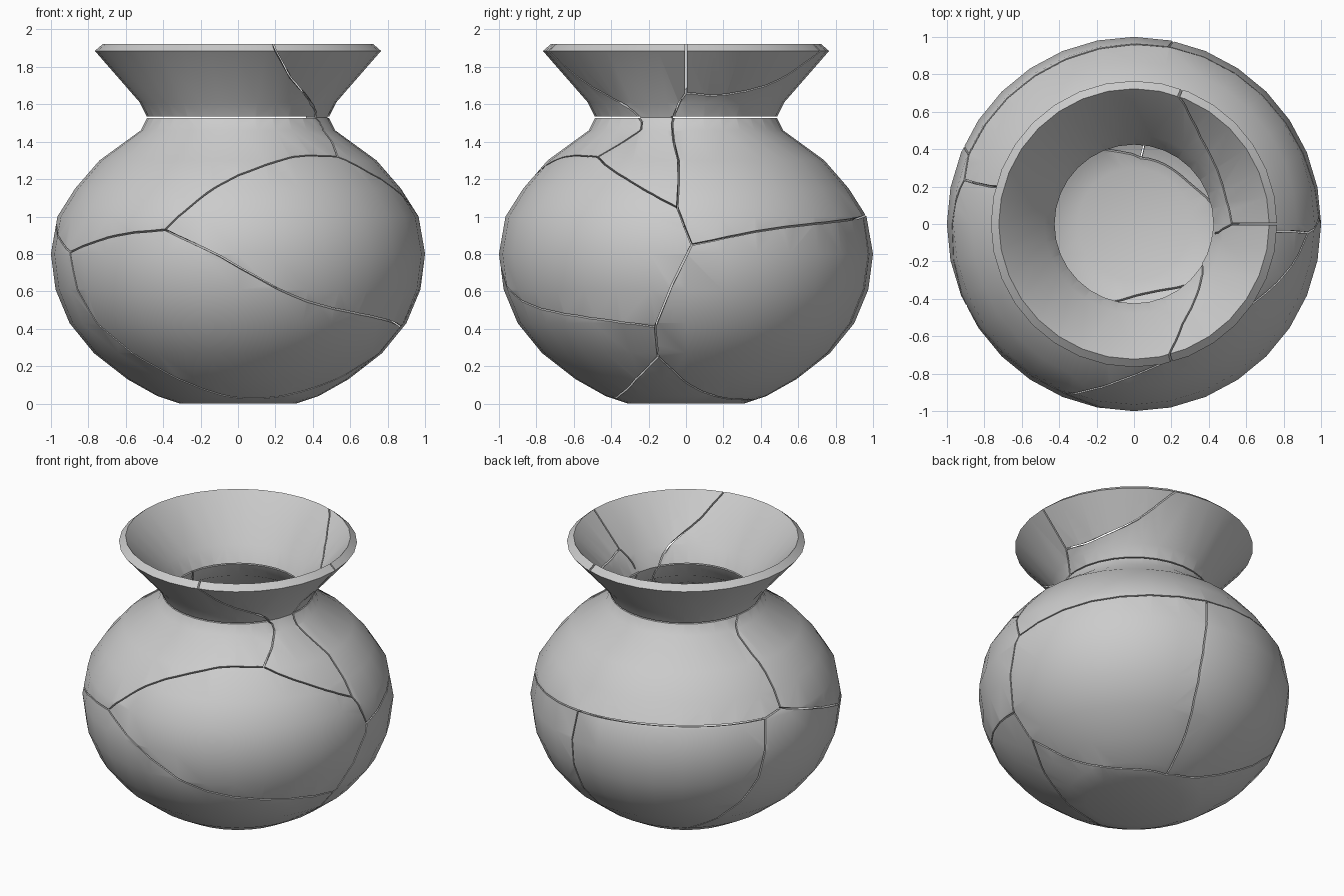
import bpy, bmesh, math
from mathutils import Vector

if "Cube" in bpy.data.objects:
    bpy.data.objects.remove(bpy.data.objects["Cube"])

SIDES, THICK = 32, 0.056
# outer wall profile (radius, height), foot to rim
OUTER = [Vector(p) for p in [(0.31, 0), (0.43, 0.04), (0.59, 0.13), (0.77, 0.27), (0.90, 0.43),
         (0.975, 0.61), (1.0, 0.80), (0.965, 1.0), (0.87, 1.15), (0.74, 1.30), (0.52, 1.46),
         (0.485, 1.53), (0.525, 1.61), (0.765, 1.885)]]
# inner wall: outer profile pushed inwards
INNER = []
for i, p in enumerate(OUTER):
    a = OUTER[i - 1] if i else Vector((0, 0))
    b = OUTER[i + 1] if i + 1 < len(OUTER) else p + (p - a)
    n = lambda u: Vector((-u.y, u.x)).normalized()
    m = (n(p - a) + n(b - p)).normalized()
    INNER.append(p + m * THICK / m.dot(n(b - p)))


def make_object(name, bm):
    bmesh.ops.recalc_face_normals(bm, faces=bm.faces)
    bmesh.ops.triangulate(bm, faces=bm.faces)
    me = bpy.data.meshes.new(name)
    bm.to_mesh(me)
    bm.free()
    ob = bpy.data.objects.new(name, me)
    bpy.context.collection.objects.link(ob)
    return ob


def polar(r, deg, z):
    t = math.radians(deg)
    return Vector((r * math.cos(t), r * math.sin(t), z))


# whole hollow pot
bm = bmesh.new()
rings = [[bm.verts.new(polar(p.x, 360 * k / SIDES, p.y)) for k in range(SIDES)]
         for p in OUTER + INNER[::-1]]
for r0, r1 in zip(rings, rings[1:]):
    for k in range(SIDES):
        j = (k + 1) % SIDES
        bm.faces.new((r0[k], r0[j], r1[j], r1[k]))
bm.faces.new(rings[0])
bm.faces.new(rings[-1])
pot = make_object("pot_shard", bm)


def wall(deg, z):
    """Outer and inner wall points at an angle and outer height."""
    i = 0
    while i < len(OUTER) - 2 and z > OUTER[i + 1].y:
        i += 1
    f = (z - OUTER[i].y) / (OUTER[i + 1].y - OUTER[i].y)
    o, n = OUTER[i].lerp(OUTER[i + 1], f), INNER[i].lerp(INNER[i + 1], f)
    return polar(o.x, deg, o.y), polar(n.x, deg, n.y)


def smooth_path(pts):
    """Catmull-Rom curve through (angle, height) points."""
    P = [Vector(p) for p in pts]
    P = [2 * P[0] - P[1]] + P + [2 * P[-1] - P[-2]]
    out = []
    for a, b, c, d in zip(P, P[1:], P[2:], P[3:]):
        steps = max(2, round(abs(c.x - b.x) / 7))
        for k in range(steps):
            t = k / steps
            out.append(0.5 * (2 * b + (c - a) * t + (2 * a - 5 * b + 4 * c - d) * t * t
                              + (3 * b - a - 3 * c + d) * t ** 3))
    return out + [P[-2]]


def slit(pts, half):
    """Thin solid strip crossing the wall along a path."""
    pairs = [wall(*p) for p in smooth_path(pts)]
    bm = bmesh.new()
    secs = []
    last = len(pairs) - 1
    for k, (o, i) in enumerate(pairs):
        t = (pairs[min(k + 1, last)][0] - pairs[max(k - 1, 0)][0]).normalized()
        d = o - i
        s = t.cross(d).normalized() * half
        e = t * half * ((k == last) - (k == 0))
        top, low = o + d * 0.35 + e, i - d * 0.35 + e
        secs.append([bm.verts.new(v) for v in (top + s, top - s, low - s, low + s)])
    for a, b in zip(secs, secs[1:]):
        for k in range(4):
            j = (k + 1) % 4
            bm.faces.new((a[k], a[j], b[j], b[k]))
    bm.faces.new(secs[0])
    bm.faces.new(secs[-1])
    cutter = make_object("crack_cutter", bm)
    cutter.hide_render = True
    return cutter


def volume(me):
    """Volume, or None when the mesh is not closed."""
    bm = bmesh.new()
    bm.from_mesh(me)
    v = bm.calc_volume(signed=True) if all(e.is_manifold for e in bm.edges) else None
    bm.free()
    return v


def crack(pts, half=0.0045):
    """Cut a slit, keeping only a clean result."""
    before = volume(pot.data)
    for solver, scale in [(s, k) for k in (1, 1.13, 0.91, 1.27) for s in ('MANIFOLD', 'EXACT')]:
        cutter = slit(pts, half * scale)
        mod = pot.modifiers.new("crack", 'BOOLEAN')
        mod.operation, mod.solver, mod.object = 'DIFFERENCE', solver, cutter
        dg = bpy.context.evaluated_depsgraph_get()
        dg.update()
        me = bpy.data.meshes.new_from_object(pot.evaluated_get(dg))
        pot.modifiers.clear()
        bpy.data.objects.remove(cutter)
        after = volume(me)
        if after is not None and 1e-5 < before - after < 0.01:
            pot.data = me
            return


# crack junctions (angle in degrees, height)
J0, J1, J2, J3 = (-41.6, 1.32), (-113.5, 0.93), (-154.2, 0.81), (-10.8, 0.41)
J4, J5, J6, J7 = (-11.5, 0.25), (1.8, 0.85), (-2.9, 1.05), (0, 1.66)
J8, J9, J10, J11 = (165.4, 1.04), (157, 1.01), (79, 1.0), (84, 0.02)
NECK = (-31, 1.53)

# front cracks
crack([J0, (-65.4, 1.32), (-90, 1.22), (-102.8, 1.1), J1])
crack([J1, (-131.3, 0.9), J2])
crack([J1, (-95.7, 0.79), (-78.2, 0.62), (-57.7, 0.51), J3])
crack([J2, (-152, 0.6), (-144.5, 0.38), (-128, 0.17), (-103, 0.05), (-69, 0.03),
       (-40, 0.075), (-22, 0.16), J4])
# right side cracks
crack([J3, J4])
crack([J3, J5])
crack([J5, J6])
crack([J6, (-21, 1.19), J0])
crack([J6, (-3.1, 1.3), (-8.6, 1.5), J7])
crack([J4, (2, 0.1), (30, 0.03), J11])
# back and left cracks
crack([J5, (30.7, 0.94), J10])
crack([J10, (115, 1.02), J9])
crack([J9, J8])
crack([J2, (-175.9, 0.94), (J8[0] - 360, J8[1])])
crack([J8, (165.3, 1.24), (162, 1.43), (168, 1.53)])
crack([J9, (154.8, 0.71), (151, 0.5), (136, 0.21), (114, 0.06), J11])
crack([J10, (77.3, 0.66), (78, 0.336), J11])
# neck and rim cracks
crack([J0, (-27.8, 1.47), NECK])
crack([NECK, (-37, 1.58), (-64, 1.74), (-77.8, 1.94)])
crack([J7, (0, 1.94)])
crack([J7, (21, 1.65), (52.5, 1.73), (76, 1.94)])
crack([NECK, (-110, 1.53), (-200, 1.53), (-290, 1.53), (-369, 1.53)], 0.004)

# split into separate shards
bpy.ops.object.select_all(action='DESELECT')
pot.select_set(True)
bpy.context.view_layer.objects.active = pot
bpy.ops.object.mode_set(mode='EDIT')
bpy.ops.mesh.select_all(action='SELECT')
bpy.ops.mesh.separate(type='LOOSE')
bpy.ops.object.mode_set(mode='OBJECT')
for ob in bpy.context.collection.objects:
    ob.select_set(True)
bpy.ops.object.shade_smooth_by_angle(angle=math.radians(30))
